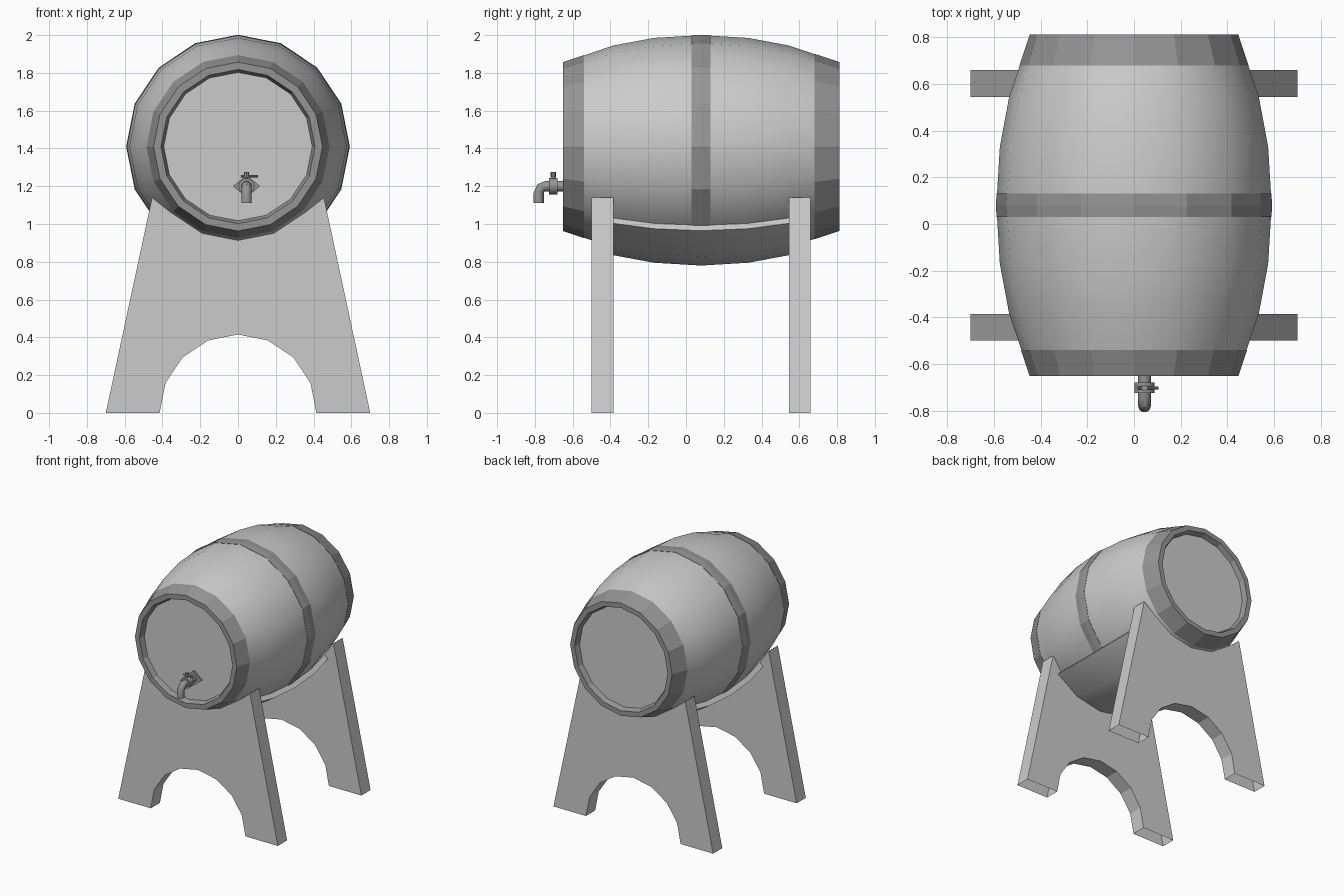
import bpy, bmesh, math
from mathutils import Vector, Matrix

if "Cube" in bpy.data.objects:
    bpy.data.objects.remove(bpy.data.objects["Cube"])

SIDES, CY, CZ = 16, 0.08, 1.41      # barrel sides, barrel middle in y, axis height
STEP = 2 * math.pi / SIDES

metal = bpy.data.materials.new("dark_metal")
metal.diffuse_color = (0.3, 0.3, 0.3, 1)
metal.use_nodes = True
metal.node_tree.nodes["Principled BSDF"].inputs["Base Color"].default_value = metal.diffuse_color


def finish(bm, name, smooth=False, mat=None):
    bmesh.ops.recalc_face_normals(bm, faces=bm.faces)
    me = bpy.data.meshes.new(name)
    bm.to_mesh(me)
    bm.free()
    ob = bpy.data.objects.new(name, me)
    bpy.context.collection.objects.link(ob)
    if mat:
        me.materials.append(mat)
    if smooth:
        bpy.ops.object.select_all(action='DESELECT')
        bpy.context.view_layer.objects.active = ob
        ob.select_set(True)
        bpy.ops.object.shade_smooth_by_angle(angle=math.radians(35))
    return ob


def sweep(name, profile, steps, closed=False, smooth=False, mat=None, caps=False):
    """Turn a (y, radius) profile about the barrel axis; step 0 is straight down."""
    bm = bmesh.new()
    full = len(steps) == SIDES
    rings = [[bm.verts.new((r * math.sin(k * STEP), y, CZ - r * math.cos(k * STEP)))
              for y, r in profile] for k in steps]
    n = len(profile)
    for i in range(len(rings) - (0 if full else 1)):
        a, b = rings[i], rings[(i + 1) % len(rings)]
        for j in range(n if closed else n - 1):
            m = (j + 1) % n
            bm.faces.new((a[j], a[m], b[m], b[j]))
    if caps and full:
        for j in (0, -1):
            bm.faces.new([ring[j] for ring in rings])
    elif caps:
        bm.faces.new(rings[0])
        bm.faces.new(rings[-1])
    return finish(bm, name, smooth, mat)


# barrel curve: distance from the middle -> radius
CURVE = [(0, .59), (.25, .575), (.465, .535), (.73, .445)]


def radius(y):
    d = abs(y - CY)
    for (a, ra), (b, rb) in zip(CURVE, CURVE[1:]):
        if d <= b + 1e-6:
            return ra + (rb - ra) * (d - a) / (b - a)


ROUND = range(SIDES)
ys = sorted({round(CY + s * d, 4) for d, _ in CURVE for s in (-1, 1)})

# barrel body with recessed ends
body = [(ys[0] + .04, .395), (ys[0], .41)] + [(y, radius(y)) for y in ys] \
    + [(ys[-1], .41), (ys[-1] - .04, .395)]
sweep("barrel_body", body, ROUND, smooth=True, caps=True)

# hoops, wrapping over the rim at each end
E = .002
for name, end, inner, s in (("front_hoop", -.65, -.54, -1), ("back_hoop", .81, .68, 1)):
    sweep(name, [(inner, radius(inner)), (inner, radius(inner) + E),
                 (end + s * E, radius(end) + E), (end + s * E, .41 - E),
                 (end - s * .038, .395 - E)], ROUND, mat=metal)
sweep("middle_hoop", [(.03, radius(.03)), (.03, radius(.03) + E), (CY, radius(CY) + E),
                      (.13, radius(.13) + E), (.13, radius(.13))], ROUND, mat=metal)

# curved cradle under the barrel
cy = ys[1:-1]
cradle = [(y, radius(y) + .04) for y in cy] + [(y, radius(y) - .01) for y in reversed(cy)]
sweep("cradle", cradle, range(-2, 3), closed=True, smooth=True, caps=True)

# stands: outer slope, barrel notch on top, arch underneath
half = [(.70, 0), (.455, 1.14), (.351, 1.058), (.19, .951)]
arch = [(.415 * math.cos(k * STEP), .415 * math.sin(k * STEP)) for k in range(0, 9)]
outline = half + [(0, .913)] + [(-x, z) for x, z in reversed(half)] + arch[::-1]
for name, y0, y1 in (("front_stand", -.50, -.385), ("back_stand", .545, .66)):
    bm = bmesh.new()
    face = bm.faces.new([bm.verts.new((x, y0, z)) for x, z in outline])
    ext = bmesh.ops.extrude_face_region(bm, geom=[face], use_keep_orig=True)
    bmesh.ops.translate(bm, vec=(0, y1 - y0, 0),
                        verts=[g for g in ext["geom"] if isinstance(g, bmesh.types.BMVert)])
    bmesh.ops.recalc_face_normals(bm, faces=bm.faces)
    # feet are open underneath
    feet = [f for f in bm.faces if all(v.co.z < 1e-4 for v in f.verts)]
    bmesh.ops.delete(bm, geom=feet, context='FACES')
    finish(bm, name)

# tap
TX, TZ = .045, 1.2


def rod(name, a, b, r, n=12, smooth=True, spin=0.0, scale=(1, 1, 1)):
    a, b = Vector(a), Vector(b)
    bm = bmesh.new()
    bmesh.ops.create_cone(bm, cap_ends=True, segments=n, radius1=r, radius2=r,
                          depth=(b - a).length)
    rot = (b - a).to_track_quat('Z', 'Y').to_matrix().to_4x4()
    bm.transform(Matrix.Translation((a + b) / 2) @ Matrix.Diagonal((*scale, 1)) @ rot
                 @ Matrix.Rotation(spin, 4, 'Z'))
    return finish(bm, name, smooth, metal)


# bent spout pipe
bm = bmesh.new()
path = [(-.60, TZ, 0), (-.745, TZ, 0), (-.768, TZ - .009, 45), (-.78, TZ - .035, 90),
        (-.78, 1.11, 90)]
rings = []
for y, z, bend in path:
    t = math.radians(bend)
    rings.append([bm.verts.new((TX + .027 * math.cos(k * math.pi / 6),
                                y - .027 * math.sin(k * math.pi / 6) * math.sin(t),
                                z + .027 * math.sin(k * math.pi / 6) * math.cos(t)))
                  for k in range(12)])
for a, b in zip(rings, rings[1:]):
    for k in range(12):
        m = (k + 1) % 12
        bm.faces.new((a[k], a[m], b[m], b[k]))
bm.faces.new(rings[0])
bm.faces.new(rings[-1])
finish(bm, "tap_spout", True, metal)

# diamond plate, collar, stem and handle
rod("tap_plate", (TX, -.622, TZ), (TX, -.605, TZ), .072, 4, False, 0, (1, 1, .82))
rod("tap_collar", (TX, -.725, TZ), (TX, -.68, TZ), .043)
rod("tap_stem", (TX, -.703, TZ + .03), (TX, -.703, 1.258), .009, 8)
rod("tap_knob", (TX, -.703, 1.246), (TX, -.703, 1.274), .014, 8)
rod("tap_handle", (TX - .03, -.703, 1.253), (TX + .06, -.703, 1.253), .006, 8)
